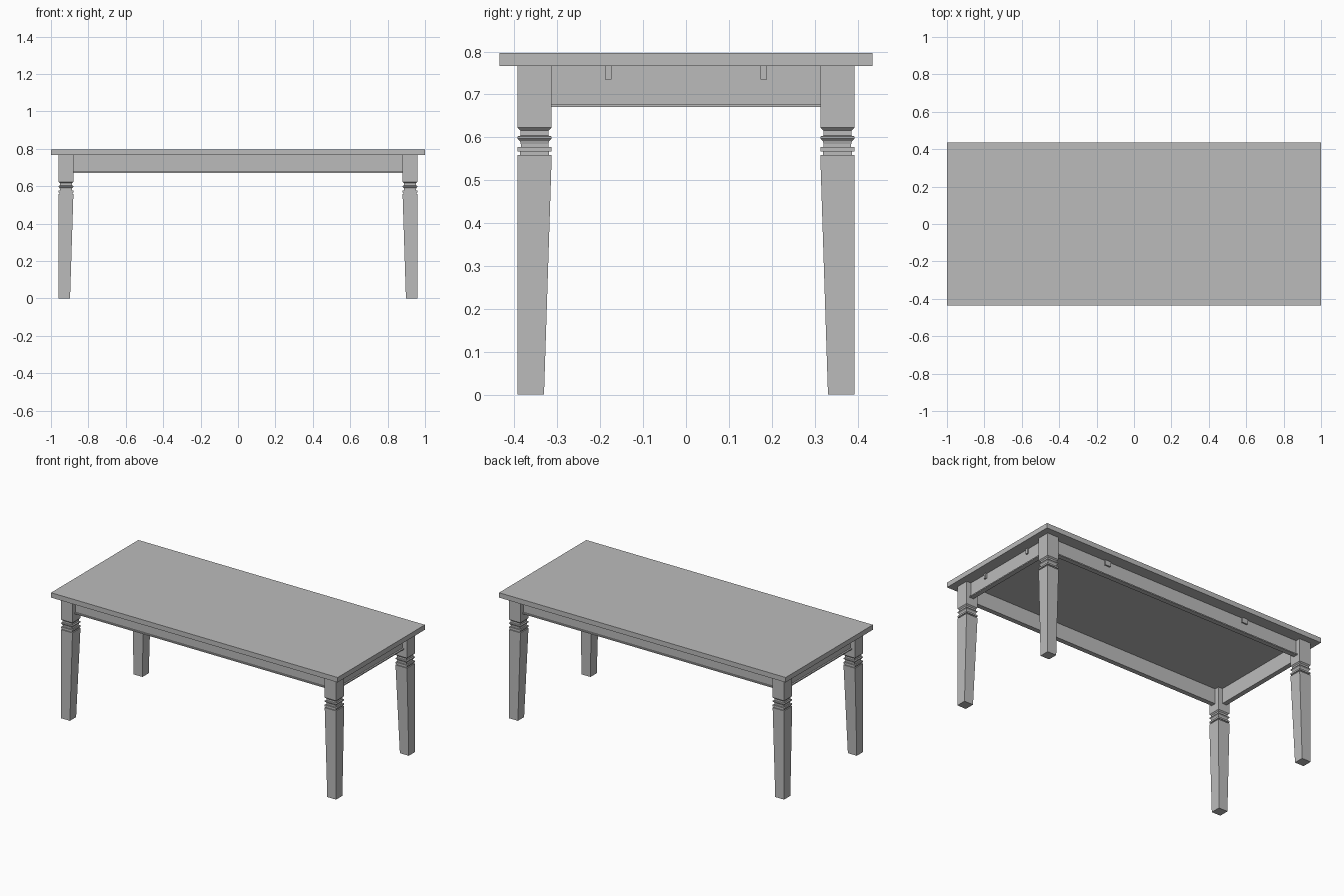
import bpy
import bmesh

cube = bpy.data.objects.get("Cube")
if cube:
    bpy.data.objects.remove(cube, do_unlink=True)

GREY = 0.5
mat = bpy.data.materials.new("plain grey")
mat.use_nodes = True
mat.diffuse_color = (GREY, GREY, GREY, 1)
mat.node_tree.nodes["Principled BSDF"].inputs["Base Color"].default_value = (GREY, GREY, GREY, 1)


def finish(name, bm):
    bmesh.ops.recalc_face_normals(bm, faces=bm.faces)
    mesh = bpy.data.meshes.new(name)
    bm.to_mesh(mesh)
    bm.free()
    mesh.materials.append(mat)
    obj = bpy.data.objects.new(name, mesh)
    bpy.context.collection.objects.link(obj)
    return obj


def box(name, low, high):
    bm = bmesh.new()
    bmesh.ops.create_cube(bm, size=1)
    for v in bm.verts:
        for i in range(3):
            v.co[i] = low[i] if v.co[i] < 0 else high[i]
    return finish(name, bm)


LEG_X, LEG_Y, HALF = 0.92, 0.353, 0.04
TOP_Z, UNDER_Z = 0.797, 0.766

# Square leg profile: height, half width
profile = [(0, 0.031), (0.559, HALF), (0.559, 0.034), (0.567, 0.034),
           (0.567, HALF), (0.577, HALF), (0.577, 0.032), (0.584, 0.032),
           (0.591, 0.034), (0.597, HALF), (0.602, HALF), (0.604, 0.033),
           (0.616, 0.033), (0.623, HALF), (UNDER_Z, HALF)]


def leg(name, sx, sy):
    bm = bmesh.new()
    rings = []
    for z, r in profile:
        # The foot tapers on its inner sides only
        shift = HALF - r if z == 0 else 0
        rings.append([bm.verts.new((sx * (LEG_X + shift + a * r),
                                    sy * (LEG_Y + shift + b * r), z))
                      for a, b in ((-1, -1), (1, -1), (1, 1), (-1, 1))])
    for lower, upper in zip(rings, rings[1:]):
        for i in range(4):
            j = (i + 1) % 4
            bm.faces.new((lower[i], lower[j], upper[j], upper[i]))
    bm.faces.new(rings[0])
    bm.faces.new(rings[-1])
    finish(name, bm)


# Table top
box("table_top", (-1, -0.435, UNDER_Z), (1, 0.435, TOP_Z))

# Four legs
for sx, side in ((1, "left"), (-1, "right")):
    for sy, end in ((-1, "front"), (1, "back")):
        leg(f"{end}_{side}_leg", sx, sy)


def span(sign, a, b):
    return sorted((sign * a, sign * b))


# Aprons with a narrow ledge along the bottom
LEDGE_Z, BOTTOM_Z = 0.678, 0.671
for s, end in ((-1, "front"), (1, "back")):
    for part, outer, z0, z1 in (("apron", 0.362, LEDGE_Z, UNDER_Z),
                                ("apron_ledge", 0.372, BOTTOM_Z, LEDGE_Z)):
        y0, y1 = span(s, 0.342, outer)
        box(f"{end}_{part}", (-0.89, y0, z0), (0.89, y1, z1))
for s, side in ((1, "left"), (-1, "right")):
    for part, outer, z0, z1 in (("apron", 0.929, LEDGE_Z, UNDER_Z),
                                ("apron_ledge", 0.939, BOTTOM_Z, LEDGE_Z)):
        x0, x1 = span(s, 0.909, outer)
        box(f"{side}_{part}", (x0, -0.32, z0), (x1, 0.32, z1))

# Small blocks under the top, on the end aprons and the back apron
BLOCK_Z = 0.735
for s, side in ((1, "left"), (-1, "right")):
    for t, end in ((-1, "front"), (1, "back")):
        x0, x1 = span(s, 0.925, 0.938)
        y0, y1 = span(t, 0.174, 0.189)
        box(f"{side}_{end}_block", (x0, y0, BLOCK_Z), (x1, y1, UNDER_Z))
    x0, x1 = span(s, 0.48, 0.52)
    box(f"back_{side}_block", (x0, 0.358, BLOCK_Z), (x1, 0.371, UNDER_Z))
